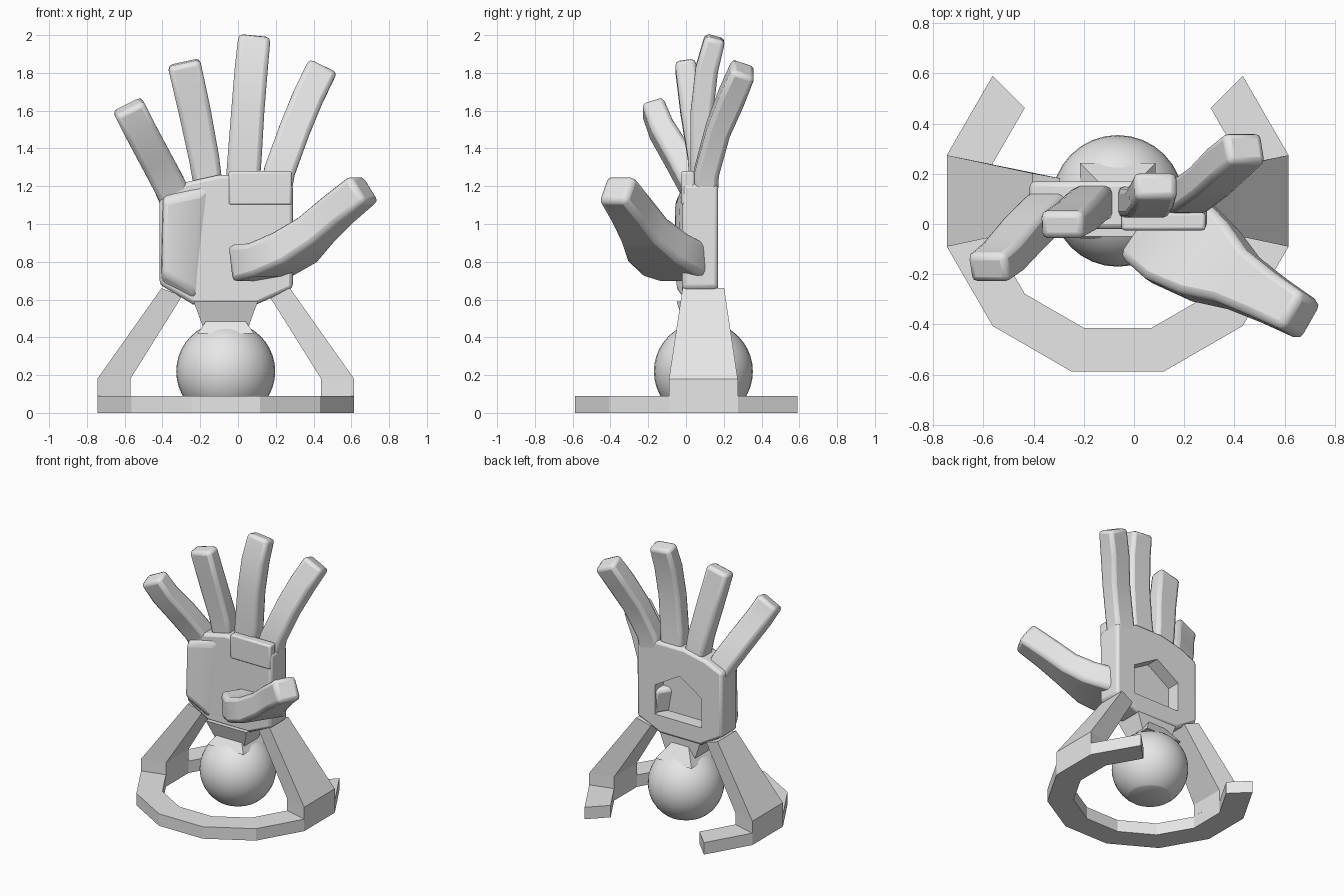
import bpy, bmesh, math
from mathutils import Vector

cube = bpy.data.objects.get("Cube")
if cube:
    bpy.data.objects.remove(cube, do_unlink=True)

CX, CY = -0.065, 0.092          # centre of stand and ball

grey = bpy.data.materials.new("plain_grey")
grey.use_nodes = True
grey.diffuse_color = (0.8, 0.8, 0.8, 1)
grey.node_tree.nodes["Principled BSDF"].inputs["Base Color"].default_value = (0.8, 0.8, 0.8, 1)


def make(name, bm, bevel=0, smooth=False):
    bmesh.ops.recalc_face_normals(bm, faces=bm.faces)
    mesh = bpy.data.meshes.new(name)
    bm.to_mesh(mesh)
    bm.free()
    mesh.materials.append(grey)
    ob = bpy.data.objects.new(name, mesh)
    bpy.context.collection.objects.link(ob)
    if bevel:
        mod = ob.modifiers.new("rounded_edges", "BEVEL")
        mod.width, mod.segments, mod.limit_method = bevel, 2, "ANGLE"
        mod.angle_limit = math.radians(35)
    if smooth:
        bpy.ops.object.select_all(action="DESELECT")
        ob.select_set(True)
        bpy.context.view_layer.objects.active = ob
        bpy.ops.object.shade_smooth_by_angle(angle=math.radians(40))
    return ob


def loft(name, rings, bevel=0, smooth=False):
    """Skin equal-sized rings of points and cap both ends."""
    bm = bmesh.new()
    rows = [[bm.verts.new(p) for p in ring] for ring in rings]
    n = len(rows[0])
    for a, b in zip(rows, rows[1:]):
        for i in range(n):
            j = (i + 1) % n
            bm.faces.new((a[i], a[j], b[j], b[i]))
    bm.faces.new(rows[0])
    bm.faces.new(rows[-1][::-1])
    return make(name, bm, bevel, smooth)


def prism(name, outline, y0, y1, bevel=0):
    return loft(name, [[(x, y, z) for x, z in outline] for y in (y0, y1)], bevel, bevel > 0)


def digit(name, path, ref, bevel=0.025):
    """Sweep a rectangle along (x, y, z, width, depth) stations."""
    pts = [Vector(p[:3]) for p in path]
    rings = []
    for i, (c, p) in enumerate(zip(pts, path)):
        t = (pts[min(i + 1, len(pts) - 1)] - pts[max(i - 1, 0)]).normalized()
        side = Vector(ref).cross(t).normalized()
        up = t.cross(side)
        rings.append([c + side * a * p[3] / 2 + up * b * p[4] / 2
                      for a, b in ((-1, -1), (1, -1), (1, 1), (-1, 1))])
    return loft(name, rings, bevel, True)


# Open twelve-sided base ring
def ring_section(deg):
    c, s = math.cos(math.radians(deg)), math.sin(math.radians(deg))
    return [(CX + r * c, CY + r * s, z)
            for r, z in ((0.523, 0), (0.704, 0), (0.704, 0.09), (0.523, 0.09))]


loft("base_ring", [ring_section(d) for d in range(135, 406, 30)])

# Side struts from ring to palm
for name, s in (("left_strut", 1), ("right_strut", -1)):
    def level(xo, xi, yo, yi, z, zi):
        return [(CX + s * xo, CY - yo, z), (CX + s * xo, CY + yo, z),
                (CX + s * xi, CY + yi, zi), (CX + s * xi, CY - yi, zi)]
    loft(name, [level(0.68, 0.505, 0.182, 0.135, 0.09, 0.09),
                level(0.68, 0.505, 0.182, 0.135, 0.18, 0.18),
                level(0.34, 0.23, 0.11, 0.09, 0.66, 0.62)])

# Ball with a flat underside
bm = bmesh.new()
bmesh.ops.create_uvsphere(bm, u_segments=32, v_segments=20, radius=0.262)
bmesh.ops.translate(bm, verts=bm.verts, vec=(CX, CY, 0.22))
cut = bmesh.ops.bisect_plane(bm, geom=bm.verts[:] + bm.edges[:] + bm.faces[:],
                             plane_co=(0, 0, 0.001), plane_no=(0, 0, -1), clear_outer=True)
bmesh.ops.holes_fill(bm, edges=[e for e in bm.edges if e.is_boundary])
make("ball", bm, smooth=True)

# Pyramid cap and wrist joining ball to palm
def rect(hx, y0, y1, z):
    return [(CX - hx, y0, z), (CX + hx, y0, z), (CX + hx, y1, z), (CX - hx, y1, z)]


loft("ball_cap", [rect(0.15, CY - 0.15, CY + 0.15, 0.42), rect(0.01, CY - 0.01, CY + 0.01, 0.62)])
loft("wrist", [rect(0.115, 0.0, 0.16, 0.44), rect(0.17, -0.05, 0.165, 0.59)])

# Palm slab with a house-shaped pocket in the back
palm = prism("palm", [(-0.415, 0.68), (-0.24, 0.575), (0.10, 0.575), (0.29, 0.66),
                      (0.29, 1.21), (0.12, 1.26), (-0.10, 1.26), (-0.28, 1.22),
                      (-0.415, 1.16)], -0.02, 0.17, 0.02)
cutter = prism("pocket_cutter", [(-0.25, 0.71), (0.14, 0.71), (0.14, 0.93),
                                 (CX, 1.05), (-0.25, 0.93)], 0.07, 0.3)
cutter.hide_render = True
cutter.hide_viewport = True
pocket = palm.modifiers.new("pocket", "BOOLEAN")
pocket.operation, pocket.object = "DIFFERENCE", cutter
prism("palm_front_lip", [(-0.05, 1.1), (0.285, 1.1), (0.285, 1.28), (-0.05, 1.28)],
      -0.025, 0.045, 0.012)

# Outer palm pad on the little finger side
loft("palm_pad", [[(-0.41, 0, 0.68), (-0.22, 0, 0.58), (-0.1, 0, 1.24), (-0.40, 0, 1.16)],
                  [(-0.40, -0.06, 0.74), (-0.24, -0.05, 0.65), (-0.2, -0.03, 1.16),
                   (-0.39, -0.06, 1.12)]], 0.02, True)

# Fingers
FRONT = (0, 1, 0)
digit("little_finger", [(-0.31, 0.08, 1.08, 0.17, 0.15), (-0.36, 0.04, 1.2, 0.17, 0.14),
                        (-0.44, -0.04, 1.35, 0.17, 0.14), (-0.52, -0.13, 1.5, 0.17, 0.13),
                        (-0.583, -0.178, 1.625, 0.17, 0.12)], FRONT)
digit("ring_finger", [(-0.15, 0.09, 1.15, 0.15, 0.14), (-0.18, 0.075, 1.35, 0.16, 0.13),
                      (-0.23, 0.03, 1.6, 0.17, 0.12), (-0.287, -0.005, 1.855, 0.175, 0.11)], FRONT)
digit("middle_finger", [(0.02, 0.09, 1.15, 0.18, 0.13), (0.035, 0.085, 1.35, 0.18, 0.12),
                        (0.052, 0.085, 1.6, 0.175, 0.12), (0.07, 0.11, 1.82, 0.175, 0.12),
                        (0.087, 0.155, 1.99, 0.17, 0.11)], FRONT)
digit("index_finger", [(0.185, 0.1, 1.1, 0.17, 0.13), (0.22, 0.11, 1.28, 0.165, 0.13),
                       (0.30, 0.17, 1.5, 0.165, 0.13), (0.37, 0.24, 1.67, 0.165, 0.14),
                       (0.445, 0.305, 1.825, 0.165, 0.13)], FRONT)

# Thumb with its broad base
digit("thumb", [(0.05, 0.02, 0.79, 0.36, 0.2), (0.17, -0.06, 0.81, 0.4, 0.18),
                (0.3, -0.15, 0.875, 0.34, 0.18), (0.41, -0.22, 0.965, 0.24, 0.17),
                (0.53, -0.29, 1.075, 0.2, 0.17), (0.67, -0.37, 1.19, 0.17, 0.17)],
      (0, 0, 1), 0.03)
